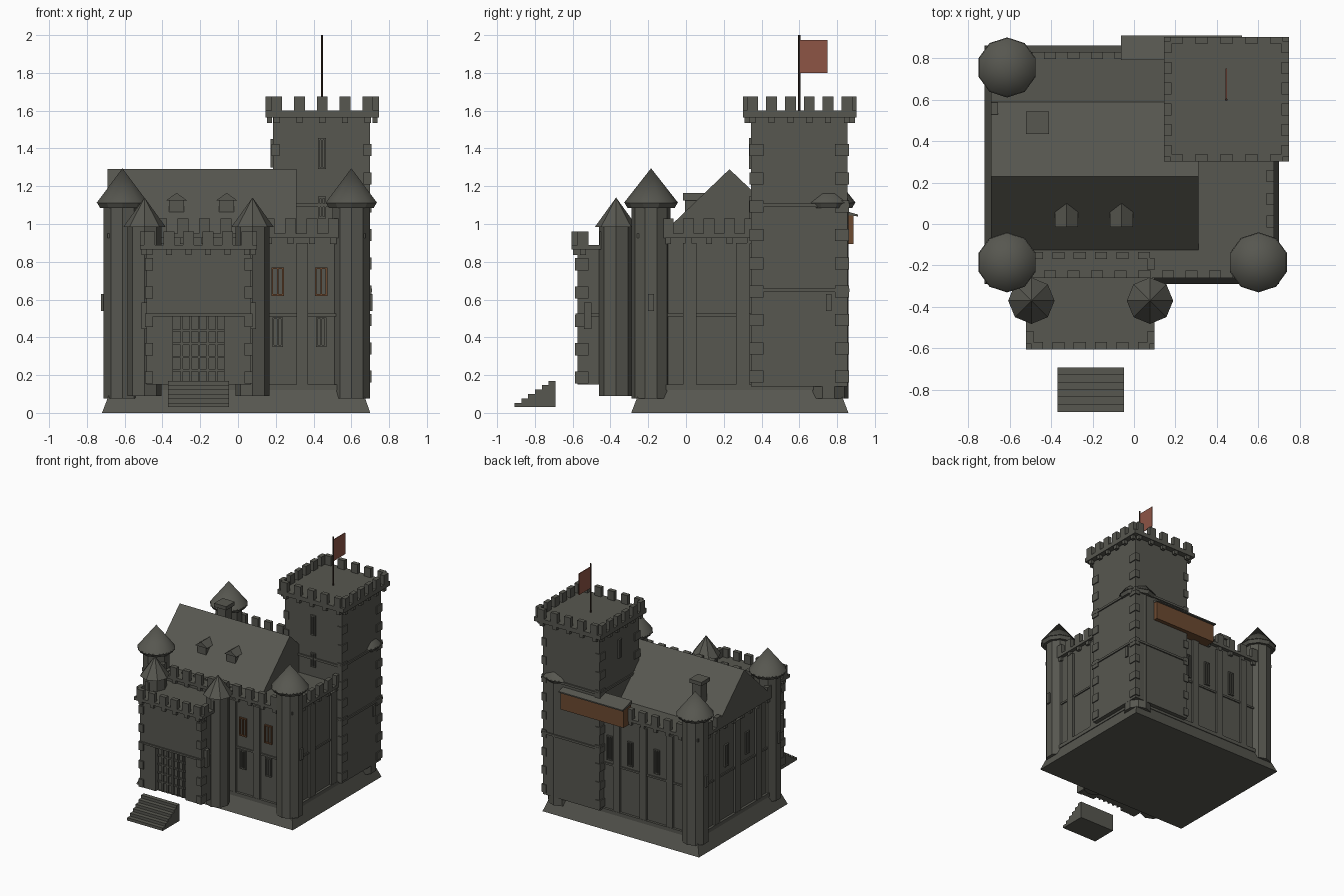
import bpy, bmesh, math
from mathutils import Matrix, Vector

if "Cube" in bpy.data.objects:
    bpy.data.objects.remove(bpy.data.objects["Cube"], do_unlink=True)


def material(name, r, g, b):
    m = bpy.data.materials.new(name)
    m.use_nodes = True
    m.diffuse_color = (r, g, b, 1)
    m.node_tree.nodes["Principled BSDF"].inputs["Base Color"].default_value = (r, g, b, 1)
    return m


stone = material("grey_stone", 0.095, 0.095, 0.08)
wood = material("brown_wood", 0.15, 0.068, 0.03)
dark = material("dark_wood", 0.04, 0.022, 0.015)
cloth = material("red_cloth", 0.27, 0.09, 0.06)


def finish(name, bm, mat):
    bmesh.ops.recalc_face_normals(bm, faces=bm.faces)
    me = bpy.data.meshes.new(name)
    bm.to_mesh(me)
    bm.free()
    me.materials.append(mat)
    ob = bpy.data.objects.new(name, me)
    bpy.context.collection.objects.link(ob)
    return ob


def boxes(name, items, mat=stone):
    """One object made of boxes given as (x0, x1, y0, y1, z0, z1)."""
    bm = bmesh.new()
    for x0, x1, y0, y1, z0, z1 in items:
        mid = Vector((x0 + x1, y0 + y1, z0 + z1)) / 2
        size = Matrix.Diagonal((x1 - x0, y1 - y0, z1 - z0, 1))
        bmesh.ops.create_cube(bm, size=1, matrix=Matrix.Translation(mid) @ size)
    return finish(name, bm, mat)


def extrude_x(name, profile, x0, x1, mat=stone):
    """A (y, z) profile extruded along x."""
    bm = bmesh.new()
    face = bm.faces.new([bm.verts.new((x0, y, z)) for y, z in profile])
    out = bmesh.ops.extrude_face_region(bm, geom=[face])["geom"]
    bmesh.ops.translate(bm, vec=(x1 - x0, 0, 0),
                        verts=[v for v in out if isinstance(v, bmesh.types.BMVert)])
    return finish(name, bm, mat)


def round_part(name, x, y, z0, z1, r0, r1, sides, mat=stone, turn=0.0):
    bm = bmesh.new()
    at = Matrix.Translation((x, y, (z0 + z1) / 2)) @ Matrix.Rotation(turn, 4, 'Z')
    bmesh.ops.create_cone(bm, cap_ends=True, segments=sides, radius1=r0, radius2=r1,
                          depth=z1 - z0, matrix=at)
    bmesh.ops.remove_doubles(bm, verts=bm.verts, dist=0.0001)
    return finish(name, bm, mat)


def parapet(name, x0, x1, y0, y1, z, height, thick=0.025):
    """Overhanging slab with merlons above and corbels below."""
    items = [(x0, x1, y0, y1, z - thick, z)]
    w, d, c = 0.029, 0.035, 0.016
    zc0, zc1 = z - thick - 0.03, z - thick
    nx, ny = round((x1 - x0) / 0.112), round((y1 - y0) / 0.105)
    for i in range(nx):
        x = x0 + (i + 0.5) * (x1 - x0) / nx
        for ya, s in ((y0, 1), (y1, -1)):
            lo, hi = sorted((ya, ya + s * d))
            items.append((x - w, x + w, lo, hi, z, z + height))
            items.append((x - c, x + c, lo + 0.008, hi, zc0, zc1) if s > 0 else
                         (x - c, x + c, lo, hi - 0.008, zc0, zc1))
    for i in range(ny):
        y = y0 + (i + 0.5) * (y1 - y0) / ny
        for xa, s in ((x0, 1), (x1, -1)):
            lo, hi = sorted((xa, xa + s * d))
            items.append((lo, hi, y - w, y + w, z, z + height))
            items.append((lo + 0.008, hi, y - c, y + c, zc0, zc1) if s > 0 else
                         (lo, hi - 0.008, y - c, y + c, zc0, zc1))
    boxes(name, items)


def quoins(name, x0, x1, y0, y1, z0, z1, step=0.075):
    """Alternating long and short corner stones."""
    items, p = [], 0.008
    for i in range(int((z1 - z0) / step)):
        a, b = (0.065, 0.035) if i % 2 else (0.035, 0.065)
        z = z0 + i * step
        for xs in ((x0 - p, x0 + a), (x1 - a, x1 + p)):
            for ys in ((y0 - p, y0 + b), (y1 - b, y1 + p)):
                if i % 2 == 0:
                    items.append((*xs, *ys, z, z + step * 0.85))
    boxes(name, items)


def window(name, x, y, z0, z1, axis, w=0.055, mat=stone):
    """Framed window; axis is the direction its wall runs in."""
    h, t, d = w / 2, 0.009, 0.012
    bars = [(-h, -h + t, z0, z1), (h - t, h, z0, z1), (-t / 2, t / 2, z0, z1),
            (-h, h, z0, z0 + t), (-h, h, z1 - t, z1)]
    if axis == 'x':
        boxes(name, [(x + a, x + b, y - d, y + d, c, e) for a, b, c, e in bars], mat)
    else:
        boxes(name, [(x - d, x + d, y + a, y + b, c, e) for a, b, c, e in bars], mat)


# Sloping plinth
plinth = boxes("plinth", [(-0.72, 0.70, -0.29, 0.86, 0, 0.13)])
for v in plinth.data.vertices:
    if v.co.z > 0.1:
        v.co.x = -0.67 if v.co.x < 0 else 0.655
        v.co.y = -0.24 if v.co.y < 0 else 0.81

# Main hall: walls, base course, string course, pilasters
X0, X1, Y0, Y1 = -0.66, 0.645, -0.23, 0.80
boxes("hall_walls", [(X0, X1, Y0, Y1, 0.1, 0.93)])
boxes("hall_courses", [(X0 - e, X1 + e, Y0 - e, Y1 + e, a, b)
                       for e, a, b in ((0.02, 0.12, 0.15), (0.01, 0.51, 0.525))])
pil = 0.018
boxes("hall_pilasters",
      [(x - 0.03, x + 0.03, Y0 - pil, Y0 + pil, 0.13, 0.9) for x in (0.34, 0.18 - 0.06)] +
      [(x - 0.03, x + 0.03, Y1 - pil, Y1 + pil, 0.13, 0.9) for x in (-0.42, -0.18, 0.06)] +
      [(X1 - pil, X1 + pil, y - 0.035, y + 0.035, 0.13, 0.9) for y in (0.02, 0.3)] +
      [(X0 - pil, X0 + pil, y - 0.035, y + 0.035, 0.13, 0.9) for y in (0.02, 0.29, 0.56)])
parapet("hall_parapet", -0.69, 0.675, -0.26, 0.83, 0.95, 0.08)

# Hall windows
for i, x in enumerate((0.21, 0.44)):
    window(f"upper_window_{i}", x, Y0, 0.62, 0.77, 'x', 0.065, wood)
    window(f"lower_window_{i}", x, Y0, 0.35, 0.505, 'x', 0.055)
for i, x in enumerate((-0.3, -0.06, 0.13)):
    window(f"back_window_{i}", x, Y1, 0.55, 0.75, 'x', 0.05)
for i, y in enumerate((0.155, 0.425)):
    window(f"left_window_{i}", X0, y, 0.57, 0.75, 'y', 0.05)

# Hall roof, dormers, chimney
extrude_x("hall_roof", [(-0.135, 0.94), (0.6, 0.94), (0.23, 1.29)], -0.69, 0.31)
for i, x in enumerate((-0.325, -0.06)):
    boxes(f"dormer_{i}", [(x - 0.04, x + 0.04, -0.005, 0.09, 1.04, 1.13)])
    bm = bmesh.new()
    ends = [[bm.verts.new((x + dx, y, z)) for dx, z in
             ((-0.055, 1.125), (0.055, 1.125), (0, 1.165))] for y in (-0.015, 0.1)]
    for tri in ends:
        bm.faces.new(tri)
    for k in range(3):
        j = (k + 1) % 3
        bm.faces.new((ends[0][k], ends[0][j], ends[1][j], ends[1][k]))
    finish(f"dormer_roof_{i}", bm, stone)
boxes("chimney", [(-0.505, -0.425, 0.448, 0.528, 0.95, 1.23),
                  (-0.52, -0.41, 0.433, 0.543, 1.23, 1.26)])

# Round corner towers
for side, x in (("left", -0.612), ("right", 0.6)):
    for end, y in (("front", -0.185), ("back", 0.755)):
        n = f"{end}_{side}_tower"
        round_part(n, x, y, 0.075, 1.1, 0.104, 0.104, 10)
        round_part(n + "_collar", x, y, 1.085, 1.115, 0.125, 0.142, 10)
        cone = round_part(n + "_roof", x, y, 1.11, 1.295, 0.145, 0, 10)
        cone.data.shade_smooth()
        cone.data.set_sharp_from_angle(angle=math.radians(32))
        s = -1 if x < 0 else 1
        boxes(n + "_slits", [(x + s * 0.1 - 0.012, x + s * 0.1 + 0.012,
                              y - 0.015, y + 0.015, 0.54, 0.63)])

# Great tower
GX0, GX1, GY0, GY1 = 0.185, 0.70, 0.345, 0.855
boxes("great_tower", [(GX0, GX1, GY0, GY1, 0.14, 1.58)])
boxes("great_tower_courses", [(GX0 - 0.01, GX1 + 0.01, GY0 - 0.01, GY1 + 0.01, z, z + 0.018)
                              for z in (0.64, 1.09)])
quoins("great_tower_quoins", GX0, GX1, GY0, GY1, 0.16, 1.54)
parapet("great_tower_parapet", 0.145, 0.747, 0.302, 0.903, 1.6, 0.075, 0.035)
for i, z in enumerate((1.03, 1.29)):
    window(f"tower_front_window_{i}", 0.445, GY0, z, z + 0.165 - 0.05 * (1 - i), 'x', 0.042)
window("tower_left_window", GX0, 0.6, 1.3, 1.45, 'y', 0.042)

# Flag
round_part("flagpole", 0.445, 0.6, 1.59, 2.0, 0.006, 0.006, 6, dark)
boxes("flag", [(0.442, 0.448, 0.602, 0.75, 1.8, 1.975)], cloth)

# Timber gallery on the back wall
boxes("gallery", [(-0.055, 0.515, 0.79, 0.888, 0.895, 1.05)], wood)
extrude_x("gallery_roof", [(0.79, 1.055), (0.91, 1.04), (0.91, 1.05), (0.79, 1.085)],
          -0.062, 0.52)

# Gatehouse with a recessed gate
boxes("gatehouse", [(-0.485, -0.345, -0.575, -0.15, 0.15, 0.87),
                    (-0.075, 0.07, -0.575, -0.15, 0.15, 0.87),
                    (-0.345, -0.075, -0.575, -0.15, 0.51, 0.87),
                    (-0.345, -0.075, -0.54, -0.15, 0.15, 0.51)])
boxes("gatehouse_course", [(-0.493, 0.078, -0.585, -0.2, 0.51, 0.525)])
quoins("gatehouse_quoins", -0.485, 0.07, -0.58, -0.16, 0.155, 0.83)
parapet("gatehouse_parapet", -0.52, 0.1, -0.605, -0.135, 0.89, 0.07)
boxes("gate_bars",
      [(-0.35 + i * 0.046, -0.338 + i * 0.046, -0.556, -0.538, 0.15, 0.51) for i in range(1, 6)] +
      [(-0.345, -0.075, -0.553, -0.538, z, z + 0.012) for z in (0.22, 0.29, 0.36, 0.43)])
for i, x in enumerate((-0.485, 0.07)):
    boxes(f"gatehouse_side_slit_{i}", [(x - 0.025, x + 0.025, -0.54, -0.5, 0.445, 0.585)])

# Octagonal gatehouse turrets
for side, x in (("left", -0.495), ("right", 0.077)):
    round_part(side + "_turret", x, -0.37, 0.09, 0.99, 0.09, 0.09, 8)
    round_part(side + "_turret_roof", x, -0.37, 0.985, 1.14, 0.112, 0, 8)

# Entrance steps
n, run, rise = 6, 0.215 / 6, 0.14 / 6
profile = [(-0.692, 0.03), (-0.907, 0.03)]
for i in range(n):
    profile += [(-0.907 + i * run, 0.03 + (i + 1) * rise),
                (-0.907 + (i + 1) * run, 0.03 + (i + 1) * rise)]
extrude_x("entrance_steps", profile, -0.37, -0.048)
